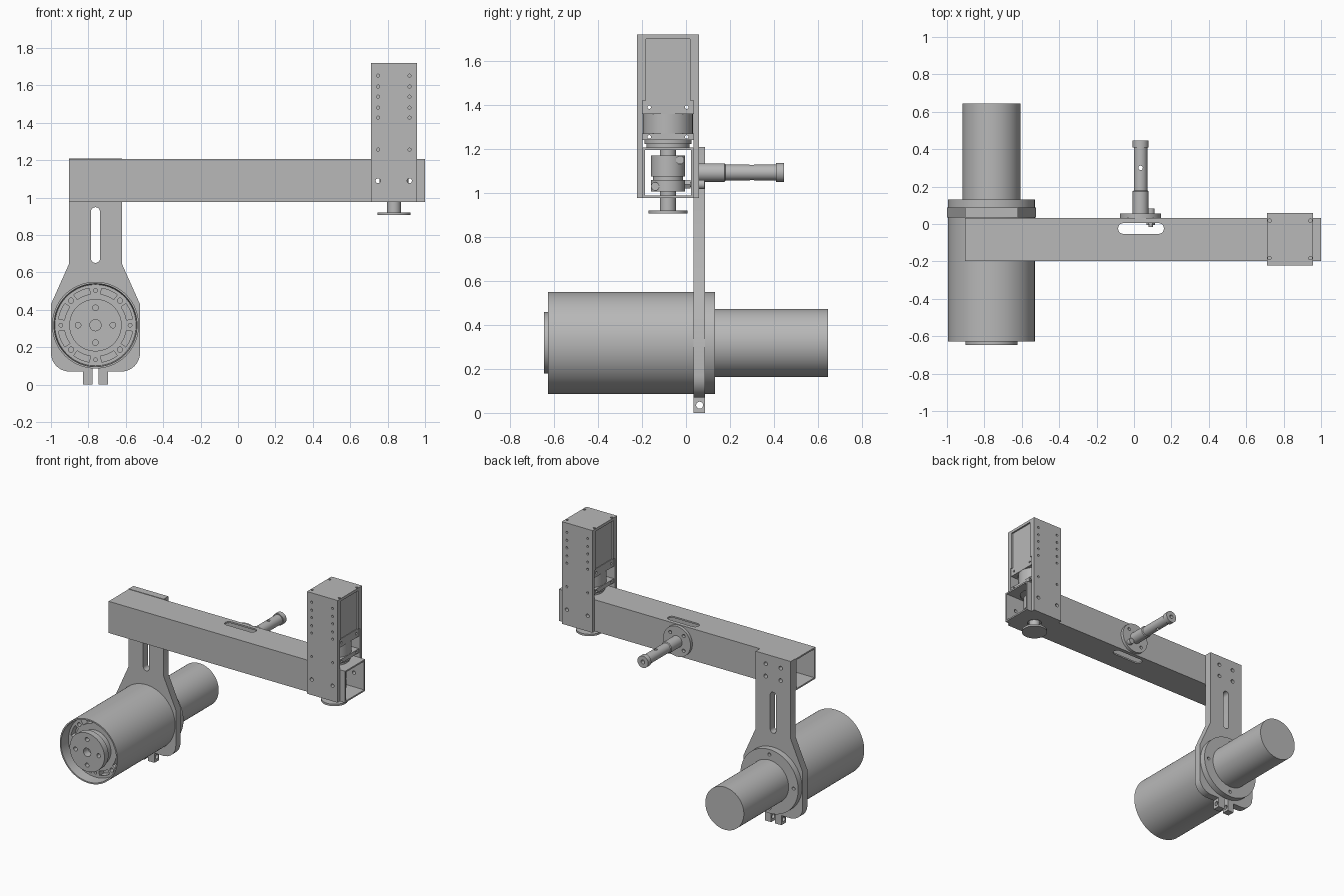
import bpy, bmesh
from math import sin, cos, pi, radians
from mathutils import Matrix, Vector

old = bpy.data.objects.get("Cube")
if old:
    bpy.data.objects.remove(old, do_unlink=True)

grey = bpy.data.materials.new("plain_grey")
grey.use_nodes = True
GREY = (0.48, 0.48, 0.48, 1)
grey.diffuse_color = GREY
grey.node_tree.nodes["Principled BSDF"].inputs["Base Color"].default_value = GREY


def place(axis, u, v, h):
    """Profile coordinates u, v and depth h along the chosen axis."""
    return Vector({"x": (h, u, v), "y": (u, h, v), "z": (u, v, h)}[axis])


def finish(name, bm):
    bmesh.ops.recalc_face_normals(bm, faces=bm.faces)
    mesh = bpy.data.meshes.new(name)
    bm.to_mesh(mesh)
    bm.free()
    mesh.materials.append(grey)
    obj = bpy.data.objects.new(name, mesh)
    bpy.context.collection.objects.link(obj)
    return obj


def prism(name, axis, pts, lo, hi):
    bm = bmesh.new()
    face = bm.faces.new([bm.verts.new(place(axis, u, v, lo)) for u, v in pts])
    ext = bmesh.ops.extrude_face_region(bm, geom=[face])
    top = [g for g in ext["geom"] if isinstance(g, bmesh.types.BMVert)]
    bmesh.ops.translate(bm, verts=top, vec=place(axis, 0, 0, hi - lo))
    return finish(name, bm)


def box(name, x, y, z):
    return prism(name, "z", [(x[0], y[0]), (x[1], y[0]), (x[1], y[1]), (x[0], y[1])], *z)


def lathe(name, axis, centre, profile, seg=64):
    """Revolve (radius, depth) points around an axis through centre (u, v)."""
    bm = bmesh.new()
    vs = [bm.verts.new(place(axis, r, 0, h)) for r, h in profile]
    es = [bm.edges.new(p) for p in zip(vs, vs[1:])]
    bmesh.ops.spin(bm, geom=vs + es, cent=(0, 0, 0), axis=place(axis, 0, 0, 1),
                   angle=2 * pi, steps=seg, use_duplicate=False)
    bmesh.ops.remove_doubles(bm, verts=bm.verts, dist=1e-5)
    bmesh.ops.translate(bm, verts=bm.verts, vec=place(axis, *centre, 0))
    return finish(name, bm)


def rod(name, axis, centre, r, lo, hi, seg=32):
    return lathe(name, axis, centre, [(0, lo), (r, lo), (r, hi), (0, hi)], seg)


def hole(axis, u, v, r, lo, hi):
    return rod("cutter", axis, (u, v), r, lo, hi, 20)


def arc(cu, cv, r, a0, a1, n=10):
    steps = [radians(a0 + (a1 - a0) * i / n) for i in range(n + 1)]
    return [(cu + r * cos(a), cv + r * sin(a)) for a in steps]


def cut(obj, cutters):
    """Subtract all cutters in one pass, then discard them."""
    bm = bmesh.new()
    for c in cutters:
        bm.from_mesh(c.data)
        bpy.data.objects.remove(c, do_unlink=True)
    tool = finish("cutter", bm)
    tool.hide_render = True
    mod = obj.modifiers.new("cut", "BOOLEAN")
    mod.object, mod.operation, mod.solver = tool, "DIFFERENCE", "EXACT"
    dg = bpy.context.evaluated_depsgraph_get()
    mesh = bpy.data.meshes.new_from_object(obj.evaluated_get(dg))
    obj.modifiers.clear()
    obj.data = mesh
    bpy.data.objects.remove(tool, do_unlink=True)


CX, CZ = -0.762, 0.318      # drum axis
TX, TY = 0.834, -0.082      # tower axis
Y0, Y1 = -0.197, 0.033      # beam sides
Z0, Z1 = 0.977, 1.207       # beam bottom and top
PLATE_X = (0.711, 0.957)
HOLE_X = (0.749, 0.917)

# Hollow square beam with a slot, coupling openings and bolt holes
beam = box("beam", (-0.903, 1.0), (Y0, Y1), (Z0, Z1))
w = 0.011
cut(beam, [box("cutter", (-1.1, 1.1), (Y0 + w, Y1 - w), (Z0 + w, Z1 - w))])
slot = arc(-0.056, -0.024, 0.029, 90, 270) + arc(0.131, -0.024, 0.029, -90, 90)
cut(beam, [prism("cutter", "z", slot, 0.9, 1.3),
           hole("z", TX, TY, 0.1, 1.15, 1.3),
           hole("z", TX, TY, 0.05, 0.9, 1.05)]
    + [hole("y", x, 1.09, 0.013, -0.3, 0.2) for x in HOLE_X])

# Hanging arm plate: neck, flared shoulders, rounded foot and clamp tabs
right = arc(CX + 0.138, 0.17, 0.1, -90, 0) + [(CX + 0.238, 0.43), (CX + 0.141, 0.647), (CX + 0.141, 1.21)]
tab = [(CX + 0.016, 0.12), (CX + 0.016, 0), (CX + 0.067, 0), (CX + 0.067, 0.07)]
half = tab + right
outline = half + [(2 * CX - x, z) for x, z in reversed(half)]
arm = prism("arm_plate", "y", outline, 0.0335, 0.087)
arm_slot = arc(CX, 0.675, 0.024, 180, 360) + arc(CX, 0.925, 0.024, 0, 180)
cut(arm, [prism("cutter", "y", arm_slot, 0, 0.2), hole("x", 0.062, 0.035, 0.016, -1, -0.5)]
    + [hole("y", CX + sx * 0.06, z, 0.014, 0, 0.2) for sx in (-1, 1) for z in (1.05, 1.14)])

# Drum with recessed face and raised hub
drum = lathe("drum", "y", (CX, CZ), [
    (0, -0.646), (0.14, -0.646), (0.14, -0.6), (0.125, -0.6), (0.125, -0.55), (0.217, -0.55),
    (0.222, -0.628), (0.232, -0.628), (0.232, 0.035), (0, 0.035)], 80)
cutters = [hole("y", CX, CZ, 0.03, -0.7, -0.59)]
for k in range(8):
    a = k * pi / 4
    c, s = cos(a), sin(a)
    cutters.append(hole("y", CX + 0.185 * c, CZ + 0.185 * s, 0.010 + 0.004 * (k % 2), -0.6, -0.52))
    mid = 45 * k + 22.5
    window = arc(CX, CZ, 0.2, mid - 13, mid + 13) + arc(CX, CZ, 0.168, mid + 13, mid - 13)
    cutters.append(prism("cutter", "y", window, -0.6, -0.5))
    if k % 2 == 0:
        cutters.append(hole("y", CX + 0.093 * c, CZ + 0.093 * s, 0.015, -0.7, -0.61))
cut(drum, cutters)

# Rear flange and motor can
flange = rod("rear_flange", "y", (CX, CZ), 0.232, 0.087, 0.131, 80)
cut(flange, [hole("y", CX + 0.195 * cos(k * pi / 2), CZ + 0.195 * sin(k * pi / 2), 0.012, 0.11, 0.2)
             for k in range(4)])
rod("rear_motor", "y", (CX, CZ), 0.155, 0.131, 0.645, 64)

# Round handle on the back of the beam
HX, HZ = 0.035, 1.093
handle = lathe("handle", "y", (HX, HZ), [
    (0, Y1), (0.11, Y1), (0.11, 0.055), (0.042, 0.055), (0.042, 0.175), (0.036, 0.18),
    (0.036, 0.41), (0.043, 0.41), (0.043, 0.446), (0.014, 0.446), (0.014, 0.41), (0, 0.41)], 48)
cut(handle, [hole("z", HX, 0.3, 0.012, 1, 1.2)]
    + [hole("y", HX + sx * 0.054, HZ + sz * 0.054, 0.012, 0, 0.1) for sx in (-1, 1) for sz in (-1, 1)])
rod("handle_bolt", "y", (HX + 0.054, HZ - 0.054), 0.012, -0.015, 0.06)
rod("handle_bolt_head", "y", (HX + 0.054, HZ - 0.054), 0.021, 0.055, 0.083)
rod("handle_bolt_nut", "y", (HX + 0.054, HZ - 0.054), 0.022, -0.005, 0.02, 6)

# Tower plates with rows of screw holes
for name, y in (("tower_front_plate", (-0.223, Y0)), ("tower_back_plate", (Y1, 0.06))):
    plate = box(name, PLATE_X, y, (Z0, 1.72))
    cut(plate, [hole("y", x, z, 0.008, -0.3, 0.2) for x in HOLE_X
                for z in (1.652, 1.594, 1.54, 1.481, 1.428, 1.257)]
        + [hole("y", x, 1.09, 0.013, -0.3, 0.2) for x in HOLE_X])

# Square motor between the plates, with sunken side panels and corner screw holes
motor = box("tower_motor", PLATE_X, (Y0, Y1), (1.42, 1.72))
cut(motor, [box("cutter", (TX + s * 0.123 - 0.012, TX + s * 0.123 + 0.012), (-0.183, 0.018), (1.4, 1.7))
            for s in (-1, 1)]
    + [hole("z", TX + sx * 0.109, TY + sy * 0.1, 0.009, 1.705, 1.8) for sx in (-1, 1) for sy in (-1, 1)])

# Gearbox: square caps around a round body
for name, z in (("gearbox_top_cap", (1.36, 1.42)), ("gearbox_bottom_cap", (1.24, 1.27))):
    cap = box(name, (TX - 0.115, TX + 0.115), (Y0, Y1), z)
    zc = sum(z) / 2
    cut(cap, [hole("x", TY + s * 0.085, zc, 0.008, 0.5, 1.2) for s in (-1, 1)])
rod("gearbox_body", "z", (TX, TY), 0.113, 1.27, 1.36, 64)

# Output shaft, clamp coupling and end disc
lathe("shaft_and_disc", "z", (TX, TY), [
    (0, 1.24), (0.107, 1.24), (0.107, 1.222), (0.098, 1.222), (0.098, 1.203), (0.037, 1.203),
    (0.037, 0.92), (0.088, 0.92), (0.088, 0.906), (0, 0.906)])
lathe("coupling", "z", (TX, TY), [
    (0, 1.17), (0.078, 1.17), (0.078, 1.075), (0.068, 1.075), (0.068, 1.06),
    (0.078, 1.06), (0.078, 1.007), (0, 1.007)])
for name, y, z in (("upper_clamp_screw", -0.027, 1.15), ("lower_clamp_screw", -0.14, 1.03)):
    rod(name, "x", (y, z), 0.019, TX - 0.075, TX + 0.075)

# Smooth the round surfaces, keep the edges crisp
bpy.ops.object.select_all(action="DESELECT")
for obj in bpy.context.collection.objects:
    if obj.type == "MESH" and grey.name in obj.data.materials:
        obj.select_set(True)
        bpy.context.view_layer.objects.active = obj
bpy.ops.object.shade_smooth_by_angle(angle=radians(30))
